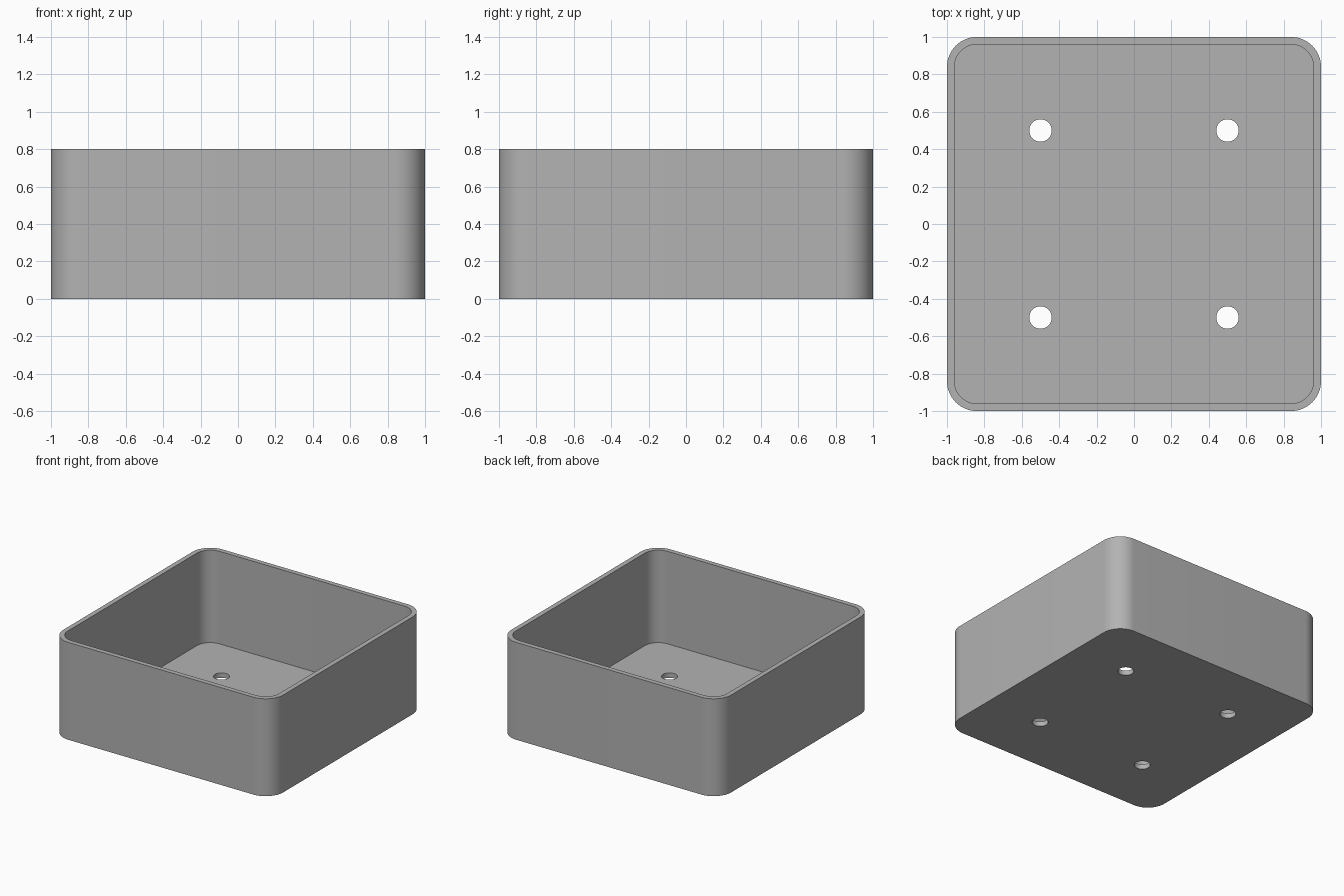
import bpy
import math

if "Cube" in bpy.data.objects:
    bpy.data.objects.remove(bpy.data.objects["Cube"], do_unlink=True)

HEIGHT, WALL, CORNER = 0.8, 0.04, 0.16
HOLE_RADIUS, HOLE_OFFSET = 0.06, 0.5

grey = bpy.data.materials.new("plain grey")
grey.use_nodes = True
colour = (0.45, 0.45, 0.45, 1)
grey.diffuse_color = colour
grey.node_tree.nodes["Principled BSDF"].inputs["Base Color"].default_value = colour


def rounded_square(half, radius, steps=16):
    """Counter-clockwise outline of a square with round corners."""
    points = []
    for quarter in range(4):
        middle = math.radians(45 + 90 * quarter)
        cx = math.copysign(half - radius, math.cos(middle))
        cy = math.copysign(half - radius, math.sin(middle))
        for i in range(steps + 1):
            a = math.pi / 2 * (quarter + i / steps)
            points.append((cx + radius * math.cos(a), cy + radius * math.sin(a)))
    return points


def circle(x, y, radius, steps=48):
    turns = [math.tau * i / steps for i in range(steps)]
    return [(x + radius * math.cos(a), y + radius * math.sin(a)) for a in turns]


def prism(name, outline, bottom, top):
    """Solid with the given outline between two heights."""
    n = len(outline)
    verts = [(x, y, z) for z in (bottom, top) for x, y in outline]
    faces = [tuple(reversed(range(n))), tuple(range(n, 2 * n))]
    faces += [(i, (i + 1) % n, n + (i + 1) % n, n + i) for i in range(n)]
    mesh = bpy.data.meshes.new(name)
    mesh.from_pydata(verts, [], faces)
    mesh.materials.append(grey)
    obj = bpy.data.objects.new(name, mesh)
    bpy.context.collection.objects.link(obj)
    return obj


def cut(target, cutter):
    """Subtract the cutter from the target, then discard it."""
    cutter.hide_render = True
    mod = target.modifiers.new("cut", "BOOLEAN")
    mod.operation, mod.solver, mod.object = "DIFFERENCE", "EXACT", cutter
    bpy.ops.object.modifier_apply(modifier=mod.name)
    bpy.data.objects.remove(cutter, do_unlink=True)


# Outer body of the open tray
tray = prism("tray", rounded_square(1, CORNER), 0, HEIGHT)
bpy.ops.object.select_all(action="DESELECT")
tray.select_set(True)
bpy.context.view_layer.objects.active = tray

# Hollow inside, leaving even walls and a floor
cut(tray, prism("hollow_cutter", rounded_square(1 - WALL, CORNER - WALL), WALL, HEIGHT + 0.1))

# Four round holes through the floor
for sx in (-1, 1):
    for sy in (-1, 1):
        outline = circle(sx * HOLE_OFFSET, sy * HOLE_OFFSET, HOLE_RADIUS)
        cut(tray, prism("hole_cutter", outline, -0.1, 0.2))

# Smooth corners and holes, crisp edges
bpy.ops.object.shade_smooth_by_angle(angle=math.radians(30))
